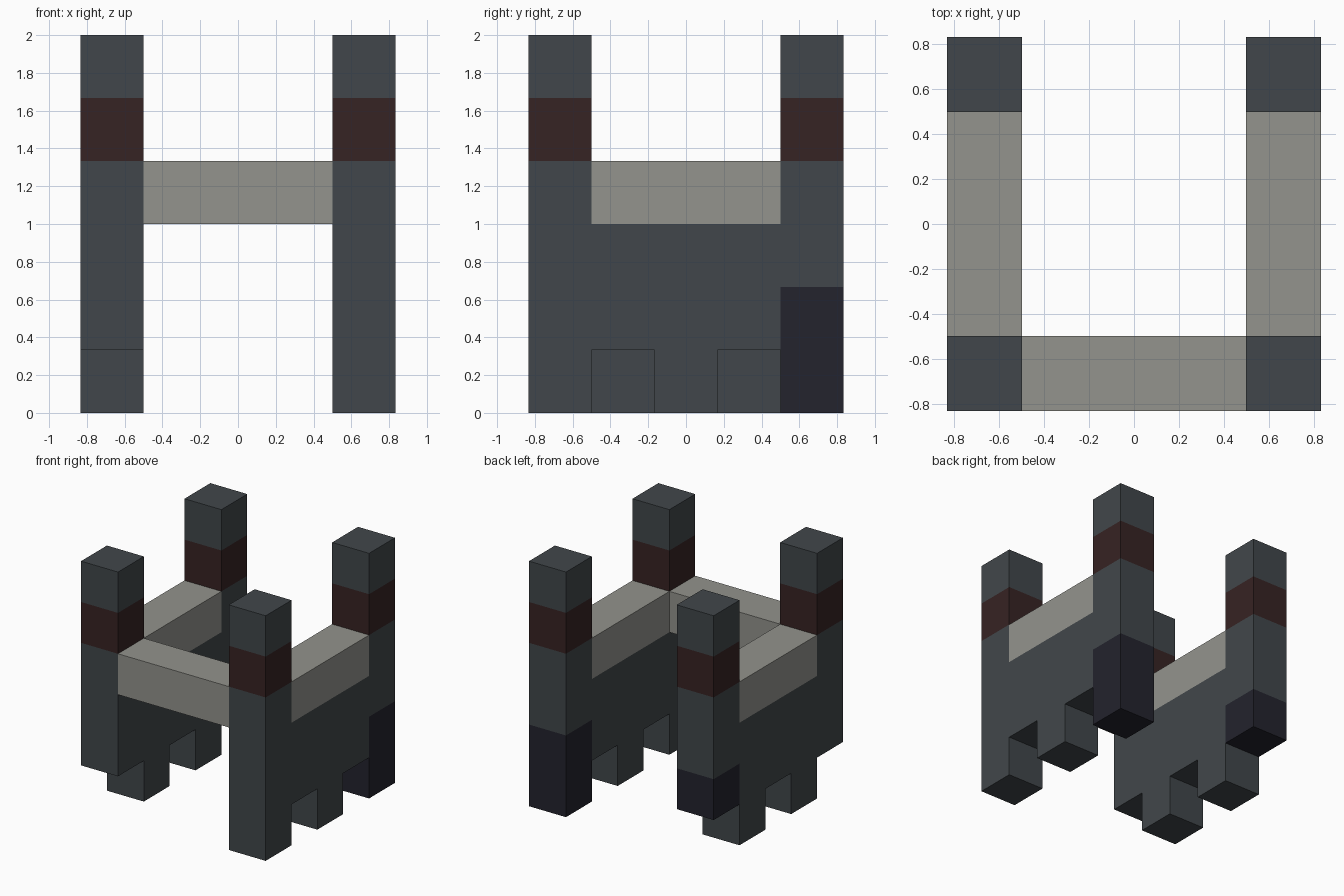
import bpy
import bmesh
import math
from mathutils import Matrix, Vector

default_cube = bpy.data.objects.get("Cube")
if default_cube:
    bpy.data.objects.remove(default_cube, do_unlink=True)

UNIT = 1 / 3          # edge of one building block
ROWS = range(5)       # blocks from front to back
CORNERS = (0, 4)      # rows that carry a corner post


def make_material(name, rgb):
    mat = bpy.data.materials.new(name)
    mat.use_nodes = True
    colour = (*rgb, 1.0)
    mat.diffuse_color = colour
    mat.node_tree.nodes["Principled BSDF"].inputs["Base Color"].default_value = colour
    return mat


SLATE, STONE, RED, NAVY = range(4)
MATERIALS = [
    make_material("slate grey", (0.053, 0.062, 0.069)),
    make_material("pale stone", (0.292, 0.292, 0.266)),
    make_material("dark red", (0.037, 0.0168, 0.0168)),
    make_material("dark navy", (0.0168, 0.0168, 0.0262)),
]


def block_colour(cell):
    """Colour of a block from its row and height."""
    _, row, level = cell
    if row not in CORNERS:
        return STONE if level == 3 else SLATE
    if level == 4:
        return RED
    if row == 4 and level < 2:
        return NAVY
    return SLATE


def build_part(name, cells, colour_rule):
    """Outer skin of a group of blocks, with flat areas joined."""
    bm = bmesh.new()
    cells = set(cells)
    for cell in cells:
        centre = (Vector(cell) + Vector((-2, -2, 0.5))) * UNIT
        cube = bmesh.ops.create_cube(bm, size=UNIT, matrix=Matrix.Translation(centre))
        faces = {f for v in cube["verts"] for f in v.link_faces}
        inner = []
        for face in faces:
            face.normal_update()
            face.material_index = colour_rule(cell)
            neighbour = tuple(c + round(n) for c, n in zip(cell, face.normal))
            if neighbour in cells:
                inner.append(face)
        bmesh.ops.delete(bm, geom=inner, context='FACES')
    bmesh.ops.remove_doubles(bm, verts=bm.verts, dist=0.001)
    bmesh.ops.dissolve_limit(bm, angle_limit=math.radians(1), verts=bm.verts,
                             edges=bm.edges, delimit={'MATERIAL'})
    mesh = bpy.data.meshes.new(name)
    bm.to_mesh(mesh)
    bm.free()
    for mat in MATERIALS:
        mesh.materials.append(mat)
    obj = bpy.data.objects.new(name, mesh)
    bpy.context.collection.objects.link(obj)


def side_cells(column, foot_rows):
    """Feet, wall and two corner posts of one side."""
    feet = [(column, row, 0) for row in foot_rows]
    wall = [(column, row, level) for row in ROWS for level in (1, 2, 3)]
    posts = [(column, row, level) for row in CORNERS for level in (4, 5)]
    return feet + wall + posts


# Side walls: the feet alternate between the two sides
build_part("left_side", side_cells(4, (0, 2, 4)), block_colour)
build_part("right_side", side_cells(0, (1, 3)), block_colour)

# Beam joining the two front posts
build_part("front_beam", [(col, 0, 3) for col in (1, 2, 3)], lambda cell: STONE)
